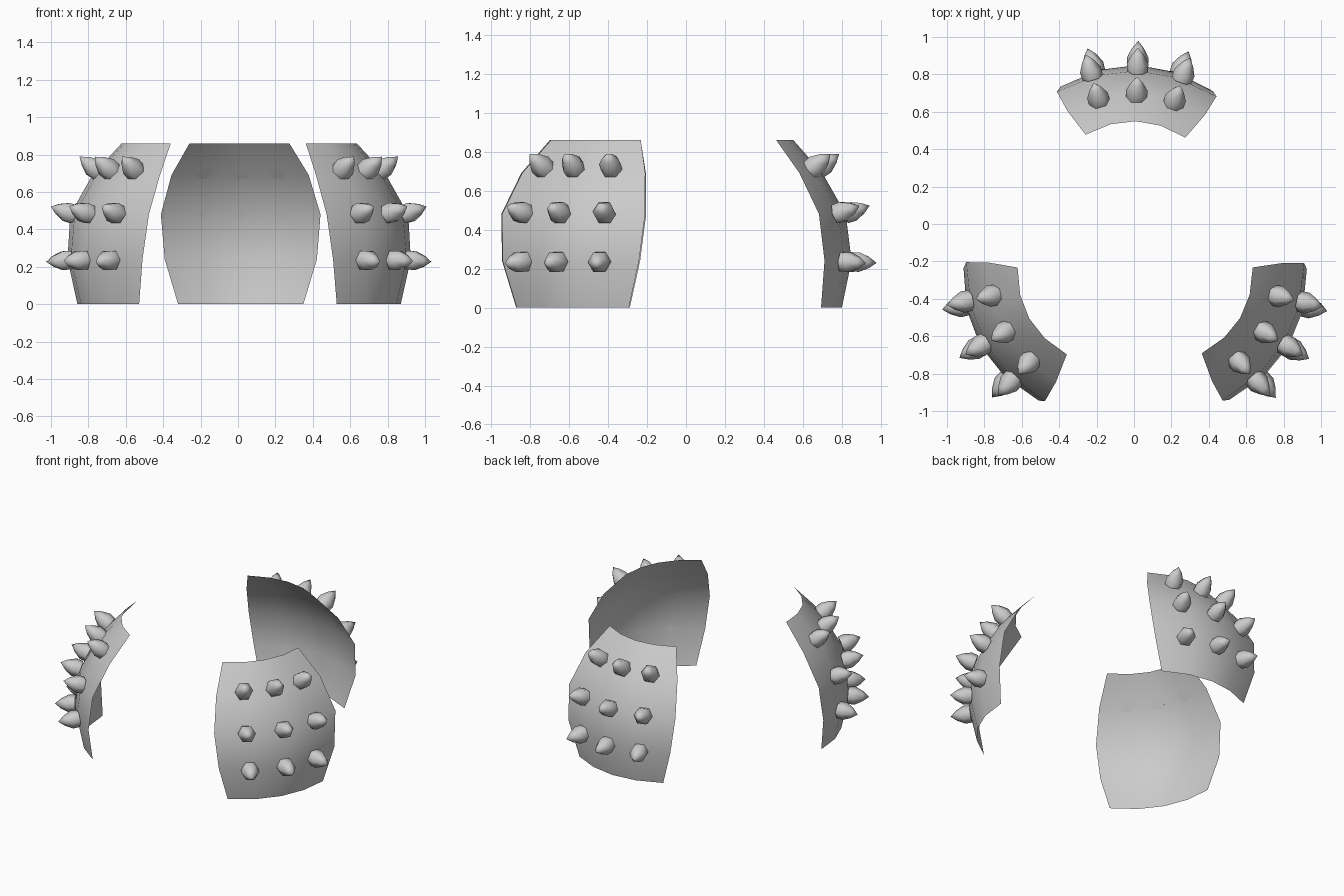
import bpy
from math import radians
from mathutils import Vector, Matrix

cube = bpy.data.objects.get("Cube")
if cube:
    bpy.data.objects.remove(cube, do_unlink=True)

grey = bpy.data.materials.new("grey_metal")
grey.use_nodes = True
grey.diffuse_color = (0.6, 0.6, 0.6, 1)
grey.node_tree.nodes["Principled BSDF"].inputs["Base Color"].default_value = (0.6, 0.6, 0.6, 1)

# Plate profile rows: height, half width, outward distance at middle, at side edge
ROWS = [(0, 0.335, 0.925, 0.828), (0.24, 0.407, 0.975, 0.848),
        (0.48, 0.427, 0.945, 0.82), (0.69, 0.367, 0.825, 0.718),
        (0.86, 0.267, 0.675, 0.595)]


def surface(s, z):
    """Point on the plate: s runs -1..1 across it, the plate faces local +x."""
    for low, high in zip(ROWS, ROWS[1:]):
        if z <= high[0]:
            break
    t = (z - low[0]) / (high[0] - low[0])
    half, mid, edge = (a + (b - a) * t for a, b in zip(low[1:], high[1:]))
    return Vector((mid + (edge - mid) * s * s, half * s, z))


def normal(s, z):
    d = 0.12
    across = surface(s + d, z) - surface(s - d, z)
    up = surface(s, z + d) - surface(s, z - d)
    return across.cross(up).normalized()


def add(name, verts, faces, matrix, angle):
    mesh = bpy.data.meshes.new(name)
    mesh.from_pydata(verts, [], faces)
    mesh.materials.append(grey)
    obj = bpy.data.objects.new(name, mesh)
    bpy.context.collection.objects.link(obj)
    obj.matrix_world = matrix
    bpy.ops.object.select_all(action='DESELECT')
    obj.select_set(True)
    bpy.context.view_layer.objects.active = obj
    bpy.ops.object.shade_smooth_by_angle(angle=radians(angle))
    return obj


# Spike: bulged six-sided cone along +z, as rings of (radius, height)
RINGS = [(0.056, -0.004), (0.058, 0.04), (0.033, 0.09)]
SIDES = 6
spike_verts = [Matrix.Rotation(radians(360 / SIDES * i), 3, 'Z') @ Vector((r, 0, h))
               for r, h in RINGS for i in range(SIDES)] + [Vector((0, 0, 0.13))]
spike_faces = [tuple(reversed(range(SIDES)))]
for k in range(len(RINGS)):
    for i in range(SIDES):
        a, b = k * SIDES + i, k * SIDES + (i + 1) % SIDES
        if k < len(RINGS) - 1:
            spike_faces.append((a, b, b + SIDES, a + SIDES))
        else:
            spike_faces.append((a, b, len(spike_verts) - 1))

# Curved sheet
COLS = 5
plate_verts = [surface(-1 + 2 * c / (COLS - 1), row[0]) for row in ROWS for c in range(COLS)]
plate_faces = [(r * COLS + c, r * COLS + c + 1, (r + 1) * COLS + c + 1, (r + 1) * COLS + c)
               for r in range(len(ROWS) - 1) for c in range(COLS - 1)]

# Three plates around the centre, each with a grid of spikes
for side, x, y, yaw in [("back", -0.01, -0.125, 88.3),
                        ("right", 0.027, -0.172, 209.5),
                        ("left", -0.013, -0.158, 329.3)]:
    place = Matrix.Translation((x, y, 0)) @ Matrix.Rotation(radians(yaw), 4, 'Z')
    add(side + "_plate", plate_verts, plate_faces, place, 60)
    for level, z in [("lower", 0.235), ("middle", 0.48), ("upper", 0.71)]:
        for column, s in enumerate((-0.56, 0, 0.56), 1):
            turn = normal(s, z).to_track_quat('Z', 'Y').to_matrix().to_4x4()
            add(f"{side}_{level}_spike_{column}", spike_verts, spike_faces,
                place @ Matrix.Translation(surface(s, z)) @ turn, 65)
